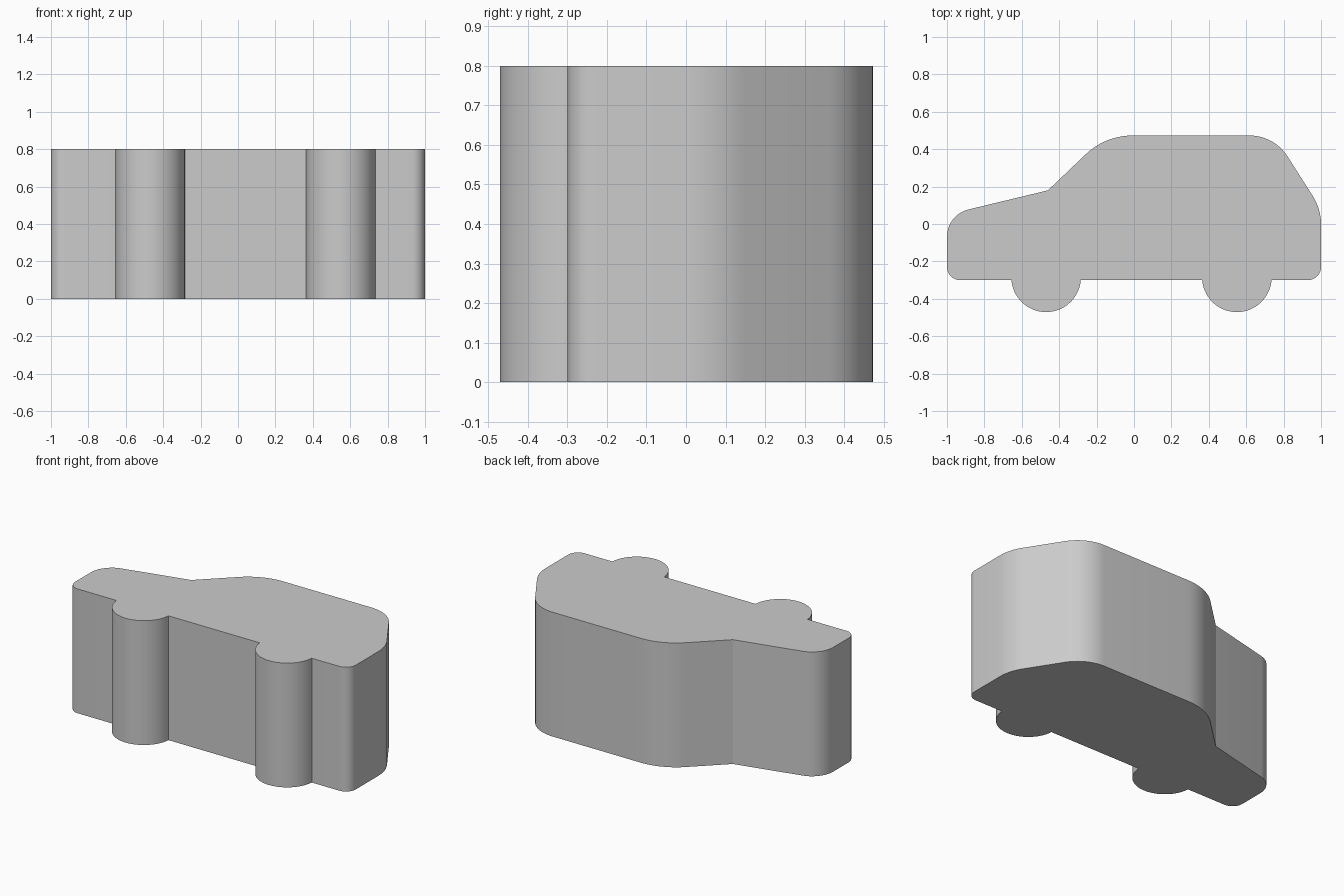
import bpy, bmesh, math
from mathutils import Vector

if "Cube" in bpy.data.objects:
    bpy.data.objects.remove(bpy.data.objects["Cube"])

HEIGHT = 0.8
SILL = -0.30


def fillet(prev, corner, nxt, radius, steps=10):
    """Points of a rounded corner."""
    p, c, n = Vector(prev), Vector(corner), Vector(nxt)
    if radius == 0:
        return [c]
    a, b = (p - c).normalized(), (n - c).normalized()
    half = a.angle(b) / 2
    centre = c + (a + b).normalized() * radius / math.sin(half)
    start = c + a * radius / math.tan(half) - centre
    turn = math.pi - 2 * half
    points = []
    for i in range(steps + 1):
        t = turn * i / steps
        points.append(centre + Vector((start.x * math.cos(t) - start.y * math.sin(t),
                                       start.x * math.sin(t) + start.y * math.cos(t))))
    return points


def wheel_arc(x, y=-0.285, radius=0.186, steps=28):
    """Lower part of a wheel, from sill to sill."""
    a = math.asin((SILL - y) / radius)
    return [Vector((x + radius * math.cos(t), y + radius * math.sin(t)))
            for t in (math.pi - a + (math.pi + 2 * a) * i / steps for i in range(steps + 1))]


# Body corners, counterclockwise: x, y, rounding radius
corners = [
    (-1.0, SILL, 0.07), (1.0, SILL, 0.07),      # sill
    (1.0, 0.08, 0.28), (0.75, 0.473, 0.24),     # tail
    (-0.153, 0.473, 0.36),                      # roof front
    (-0.46, 0.18, 0.0), (-1.0, 0.05, 0.15),     # bonnet and nose
]

outline = []
for i, (x, y, r) in enumerate(corners):
    outline += fillet(corners[i - 1][:2], (x, y), corners[(i + 1) % len(corners)][:2], r)
    if i == 0:
        for wheel_x in (-0.47, 0.55):
            outline += wheel_arc(wheel_x)

# Extrude the silhouette into a solid block
bm = bmesh.new()
base = bm.faces.new([bm.verts.new((p.x, p.y, 0)) for p in outline])
top = bmesh.ops.extrude_face_region(bm, geom=[base], use_keep_orig=True)
bmesh.ops.translate(bm, vec=(0, 0, HEIGHT),
                    verts=[g for g in top["geom"] if isinstance(g, bmesh.types.BMVert)])
bmesh.ops.recalc_face_normals(bm, faces=bm.faces)
mesh = bpy.data.meshes.new("car_block")
bm.to_mesh(mesh)
bm.free()

grey = bpy.data.materials.new("light grey")
grey.diffuse_color = (0.6, 0.6, 0.6, 1)
grey.use_nodes = True
grey.node_tree.nodes["Principled BSDF"].inputs["Base Color"].default_value = grey.diffuse_color
mesh.materials.append(grey)

car = bpy.data.objects.new("car_block", mesh)
bpy.context.collection.objects.link(car)
bpy.context.view_layer.objects.active = car
car.select_set(True)
bpy.ops.object.shade_smooth_by_angle(angle=math.radians(25))
